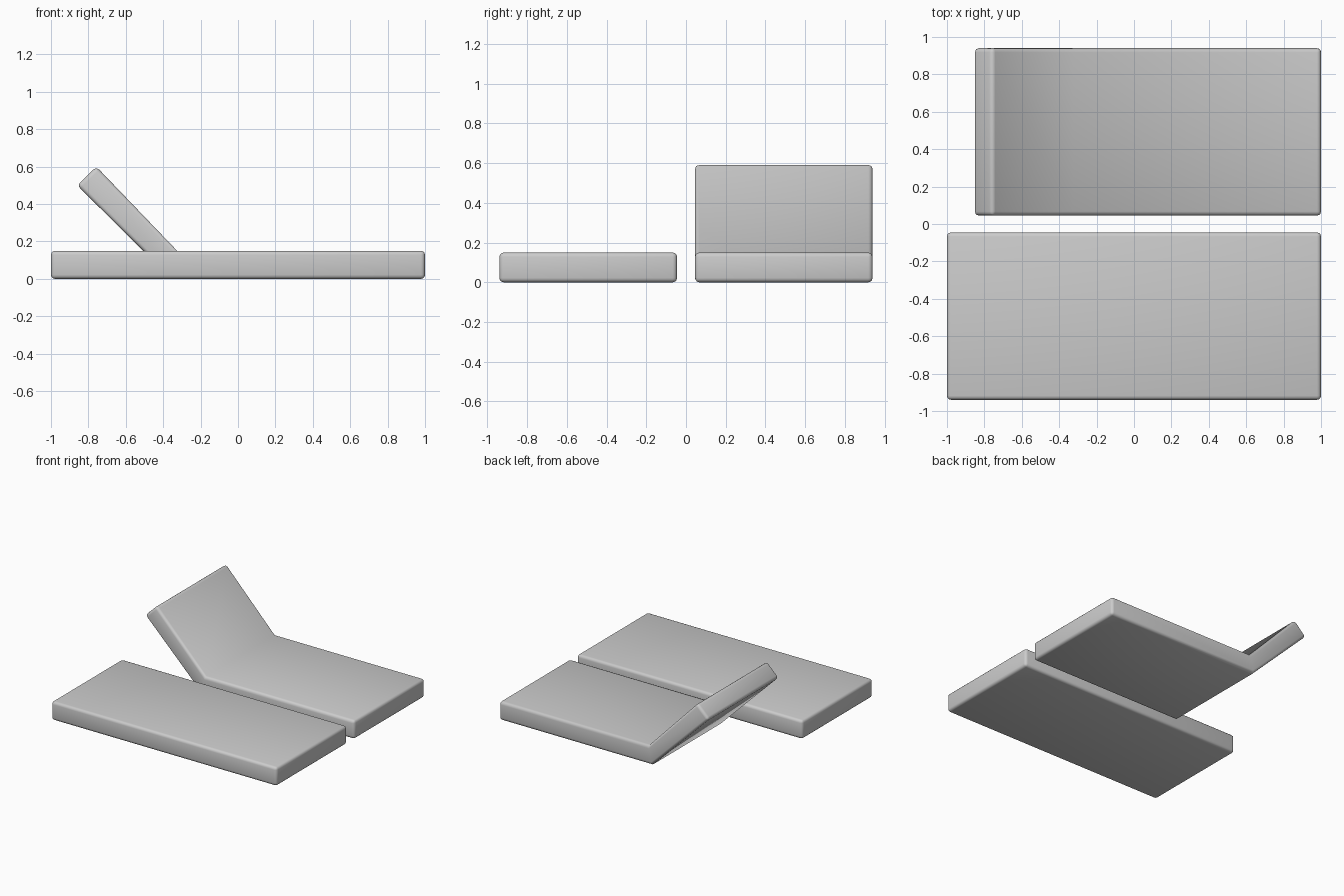
import bpy
import bmesh
from math import radians

if "Cube" in bpy.data.objects:
    bpy.data.objects.remove(bpy.data.objects["Cube"])


def padded_slab(name, profile, y0, y1):
    """Extrude an x-z side profile along y and round its outer edges."""
    bm = bmesh.new()
    # matching point pairs (bottom, top) give a clean chain of quads
    rings = []
    for (bx, bz), (tx, tz) in profile:
        rings.append([bm.verts.new(p) for p in
                      ((bx, y0, bz), (bx, y1, bz), (tx, y1, tz), (tx, y0, tz))])
    for a, b in zip(rings, rings[1:]):
        for i in range(4):
            j = (i + 1) % 4
            bm.faces.new((a[i], a[j], b[j], b[i]))
    bm.faces.new(rings[0])
    bm.faces.new(rings[-1])
    bmesh.ops.recalc_face_normals(bm, faces=bm.faces)
    mesh = bpy.data.meshes.new(name)
    bm.to_mesh(mesh)
    bm.free()
    obj = bpy.data.objects.new(name, mesh)
    bpy.context.collection.objects.link(obj)
    # soft rim; the fold itself stays unbevelled
    bevel = obj.modifiers.new("soft_rim", 'BEVEL')
    bevel.width = 0.022
    bevel.segments = 3
    bevel.limit_method = 'ANGLE'
    bevel.angle_limit = radians(60)
    bpy.ops.object.select_all(action='DESELECT')
    obj.select_set(True)
    bpy.context.view_layer.objects.active = obj
    bpy.ops.object.modifier_apply(modifier=bevel.name)
    bpy.ops.object.shade_smooth_by_angle(angle=radians(60))
    return obj


T = 0.15

# flat mattress at the front
padded_slab("flat_mattress", [((-1, 0), (-1, T)), ((1, 0), (1, T))], -0.94, -0.045)

# mattress at the back with its head end folded up
padded_slab("raised_mattress",
            [((-0.86, 0.50), (-0.757, 0.60)),
             ((-0.355, 0), (-0.325, T)),
             ((1, 0), (1, T))], 0.045, 0.94)
